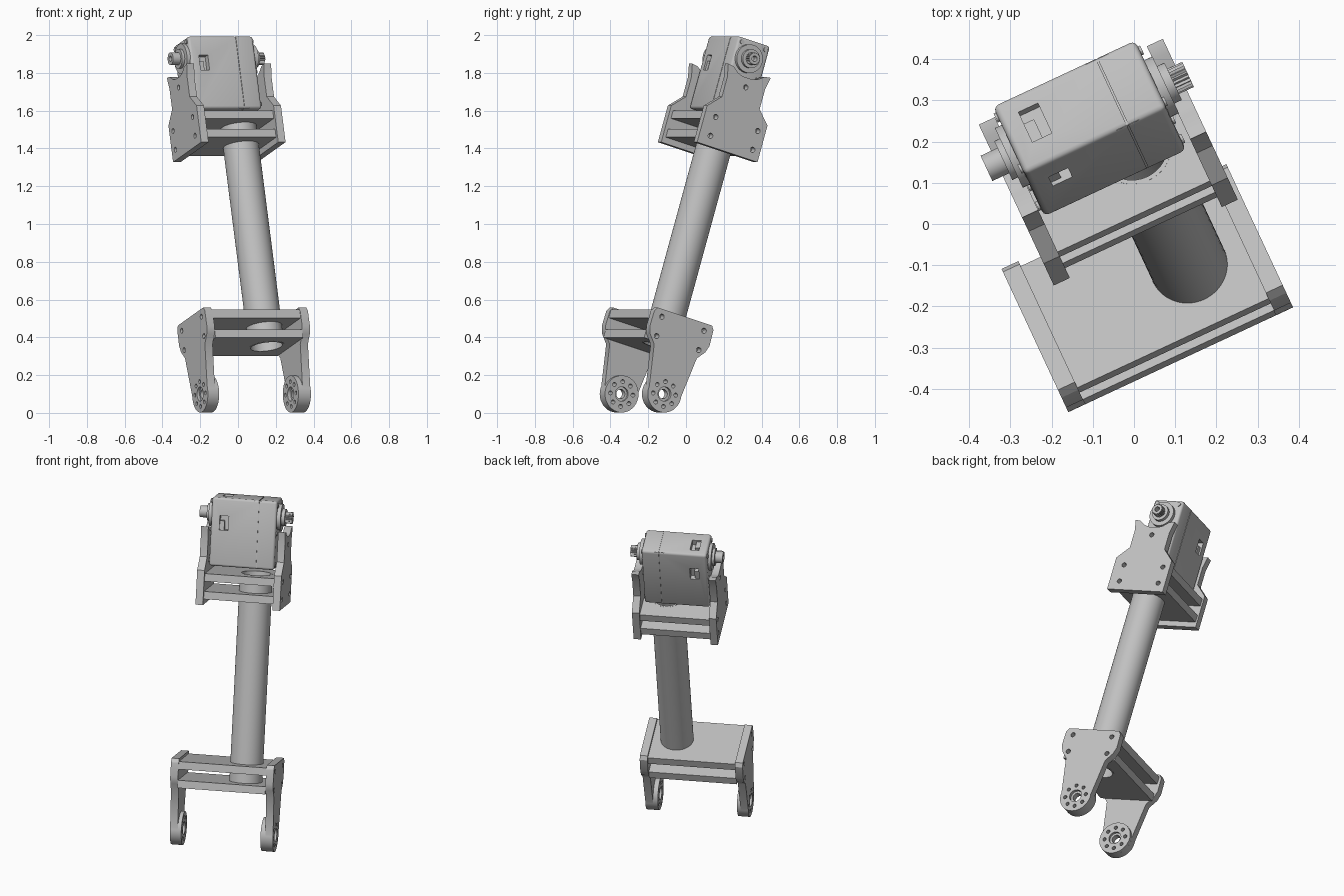
import bpy, bmesh
from math import sin, cos, pi, radians
from mathutils import Matrix, Vector

if "Cube" in bpy.data.objects:
    bpy.data.objects.remove(bpy.data.objects["Cube"])

# Single material
grey = bpy.data.materials.new("machined_grey")
grey.use_nodes = True
colour = (0.53, 0.53, 0.53, 1)
grey.diffuse_color = colour
grey.node_tree.nodes["Principled BSDF"].inputs["Base Color"].default_value = colour

# Leaning frame: local x across the joint, y to the back, z along the tube
turn, lean = radians(25), radians(16.8)
LEG = (Matrix.Translation((0.196, -0.237, 0)) @ Matrix.Rotation(turn, 4, 'Z')
       @ Matrix.Rotation(-lean, 4, 'X'))
ALONG = Matrix.Identity(4)                        # profiles in x-y, depth in z
SIDE = Matrix(((0, 0, 1, 0), (1, 0, 0, 0), (0, 1, 0, 0), (0, 0, 0, 1)))  # profiles in y-z
FRAMES = {"along": ALONG, "side": SIDE}


def circle(x, y, r, n=24, start=0.0, sweep=2 * pi):
    steps = n if sweep >= 2 * pi else n - 1
    return [(x + r * cos(start + sweep * i / steps), y + r * sin(start + sweep * i / steps))
            for i in range(n)]


def rect(x0, x1, y0, y1):
    return [(x0, y0), (x1, y0), (x1, y1), (x0, y1)]


def finish(obj):
    obj.data.materials.clear()
    obj.data.materials.append(grey)
    bpy.ops.object.select_all(action='DESELECT')
    obj.select_set(True)
    bpy.context.view_layer.objects.active = obj
    bpy.ops.object.shade_smooth_by_angle(angle=radians(32))
    return obj


def extrude(name, loops, near, far, frame):
    """Extrude an outline with holes between two depths."""
    curve = bpy.data.curves.new(name + "_profile", 'CURVE')
    curve.dimensions, curve.fill_mode = '2D', 'BOTH'
    curve.extrude = (far - near) / 2
    for loop in loops:
        spline = curve.splines.new('POLY')
        spline.points.add(len(loop) - 1)
        for point, (x, y) in zip(spline.points, loop):
            point.co = (x, y, 0, 1)
        spline.use_cyclic_u = True
    temp = bpy.data.objects.new(name + "_profile", curve)
    bpy.context.collection.objects.link(temp)
    graph = bpy.context.evaluated_depsgraph_get()
    mesh = bpy.data.meshes.new_from_object(temp.evaluated_get(graph))
    bpy.data.objects.remove(temp)
    bm = bmesh.new()
    bm.from_mesh(mesh)
    bmesh.ops.remove_doubles(bm, verts=bm.verts, dist=0.0002)
    bmesh.ops.recalc_face_normals(bm, faces=bm.faces)
    bm.to_mesh(mesh)
    bm.free()
    obj = bpy.data.objects.new(name, mesh)
    bpy.context.collection.objects.link(obj)
    obj.matrix_world = LEG @ FRAMES[frame] @ Matrix.Translation((0, 0, (near + far) / 2))
    return finish(obj)


def boxes(name, spans):
    """One mesh of boxes, each given as (low corner, high corner)."""
    bm = bmesh.new()
    for low, high in spans:
        low, high = Vector(low), Vector(high)
        place = Matrix.Translation((low + high) / 2) @ Matrix.Diagonal((*(high - low), 1))
        bmesh.ops.create_cube(bm, size=1, matrix=place)
    mesh = bpy.data.meshes.new(name)
    bm.to_mesh(mesh)
    bm.free()
    obj = bpy.data.objects.new(name, mesh)
    bpy.context.collection.objects.link(obj)
    obj.matrix_world = LEG
    return obj


def apply_modifiers(obj):
    bpy.ops.object.select_all(action='DESELECT')
    obj.select_set(True)
    bpy.context.view_layer.objects.active = obj
    bpy.ops.object.convert(target='MESH')
    return obj


def mirrored(half, middle):
    """Right-hand profile points mirrored into the left-hand ones."""
    return [(middle + x, y) for x, y in half], [(middle - x, y) for x, y in reversed(half)]


def screw_holes(levels):
    return [circle(y, z, 0.014, 14) for y in (-0.115, 0.142) for z in levels]


# Main tube, open at both ends
extrude("main_tube", [circle(0, 0, 0.095, 64), circle(0, 0, 0.085, 64)], 0.366, 1.625, "along")

# Cross plates of both brackets, bored for the tube
for name, left, right, levels in (("lower", -0.37, 0.142, (0.39, 0.499)),
                                  ("upper", -0.274, 0.133, (1.498, 1.602))):
    for label, z in zip(("bottom", "top"), levels):
        extrude(f"{name}_{label}_cross_plate",
                [rect(left, right, -0.162, 0.178), circle(0, 0, 0.095, 64)],
                z - 0.0225, z + 0.0225, "along")

# Lower fork: side plates running down into round joint bosses
JOINT = (0.018, 0.11)
back, front = mirrored([(0.13, 0.345), (0.168, 0.39), (0.182, 0.43), (0.18, 0.515),
                        (0.165, 0.537)], 0.014)
arc = circle(*JOINT, 0.098, 32, radians(172), radians(196))
bore = circle(*JOINT, 0.038, 32)
bolt_ring = [circle(JOINT[0] + 0.066 * cos(i * pi / 4 + 0.2), JOINT[1] + 0.066 * sin(i * pi / 4 + 0.2),
                    0.011, 12) for i in range(8)]
for side, low, high, inner, outer in (("right", -0.415, -0.37, -0.349, -0.415),
                                      ("left", 0.142, 0.187, 0.114, 0.187)):
    extrude(f"lower_{side}_fork_plate",
            [arc + back + front, bore] + bolt_ring + screw_holes((0.39, 0.497)),
            low, high, "side")
    seat = high if side == "right" else low
    extrude(f"{side}_joint_boss", [circle(*JOINT, 0.098, 48), bore] + bolt_ring,
            min(inner, seat), max(inner, seat), "side")
    middle = (inner + outer) / 2
    extrude(f"{side}_joint_collar", [circle(*JOINT, 0.038, 32), circle(*JOINT, 0.025, 32)],
            middle - 0.018, middle + 0.018, "side")

# Upper cradle: necked side plates with a hollow top edge
back, front = mirrored([(0.184, 1.443), (0.184, 1.645), (0.115, 1.715), (0.115, 1.825),
                        (0.13, 1.893), (0.095, 1.888), (0.06, 1.863), (0.03, 1.853)], 0.004)
for side, low, high in (("right", -0.317, -0.274), ("left", 0.133, 0.176)):
    extrude(f"upper_{side}_cradle_plate",
            [back + front, circle(0.008, 1.803, 0.014, 14)] + screw_holes((1.498, 1.602)),
            low, high, "side")

# Actuator housing in two halves, with cable windows in the larger one
body = boxes("actuator_body", [((-0.267, -0.08, 1.66), (0.008, 0.113, 2.06))])
cap = boxes("actuator_cap", [((0.012, -0.08, 1.66), (0.113, 0.113, 2.06))])
core = boxes("actuator_seam", [((-0.02, -0.076, 1.664), (0.04, 0.109, 2.056))])
for part in (body, cap):
    bevel = part.modifiers.new("rounded_edges", 'BEVEL')
    bevel.width, bevel.segments = 0.014, 3
    # keep the meeting faces of the two halves crisp
    seam_x = 0.008 if part is body else 0.012
    bevel.limit_method = 'WEIGHT'
    weights = part.data.attributes.new("bevel_weight_edge", 'FLOAT', 'EDGE')
    for edge in part.data.edges:
        on_seam = all(abs(part.data.vertices[v].co.x - seam_x) < 0.001 for v in edge.vertices)
        weights.data[edge.index].value = 0.0 if on_seam else 1.0
    apply_modifiers(part)

windows = boxes("window_cutter", [((-0.217, -0.1, 1.872), (-0.165, -0.045, 1.955)),
                                  ((-0.217, 0.08, 1.872), (-0.165, 0.14, 1.955)),
                                  ((-0.217, -0.014, 2.025), (-0.165, 0.07, 2.1))])
windows.hide_render = True
cut = body.modifiers.new("windows", 'BOOLEAN')
cut.object, cut.operation, cut.solver = windows, 'DIFFERENCE', 'EXACT'
apply_modifiers(body)
bpy.data.objects.remove(windows)
for part in (body, cap, core):
    finish(part)

# Connector blocks inside the windows
finish(boxes("cable_sockets", [((-0.217, -0.07, 1.872), (-0.19, -0.044, 1.925)),
                               ((-0.217, 0.079, 1.872), (-0.19, 0.103, 1.925)),
                               ((-0.217, -0.014, 2.024), (-0.19, 0.04, 2.05))]))

# Output side: stepped hub and toothed spline with a screw bore
AXLE = (0.005, 1.96)
teeth = [(AXLE[0] + r * cos(i * pi / 20), AXLE[1] + r * sin(i * pi / 20))
         for i in range(40) for r in [0.034 if i % 2 else 0.029]]
extrude("output_hub_base", [circle(*AXLE, 0.076, 48)], 0.11, 0.135, "side")
extrude("output_hub_step", [circle(*AXLE, 0.05, 40)], 0.135, 0.155, "side")
extrude("output_spline", [teeth, circle(*AXLE, 0.015, 20)], 0.155, 0.195, "side")

# Idler side: stepped hub and plain pin
extrude("idler_hub_base", [circle(*AXLE, 0.08, 48)], -0.285, -0.265, "side")
extrude("idler_hub_step", [circle(*AXLE, 0.052, 40)], -0.3, -0.285, "side")
extrude("idler_pin", [circle(*AXLE, 0.034, 32), circle(*AXLE, 0.015, 20)], -0.345, -0.3, "side")

# Housing screws near the corners of both ends
for name, near, far in (("output", 0.11, 0.119), ("idler", -0.273, -0.264)):
    for i, (y, z) in enumerate([(y, z) for y in (-0.055, 0.088) for z in (1.69, 1.87, 2.035)]):
        extrude(f"{name}_end_screw_{i + 1}", [circle(y, z, 0.012, 14)], near, far, "side")
